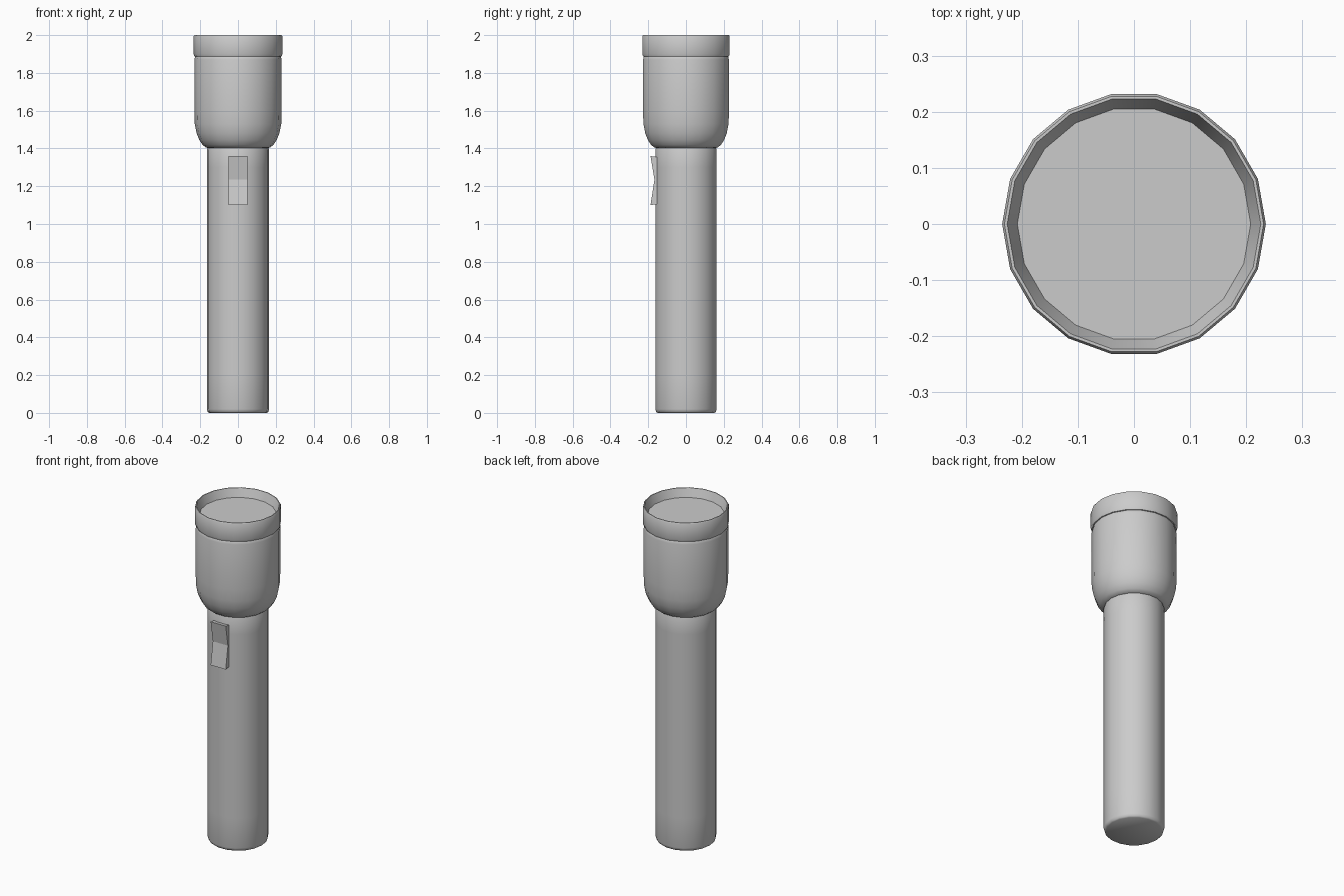
import bpy, bmesh, math

if "Cube" in bpy.data.objects:
    bpy.data.objects.remove(bpy.data.objects["Cube"])

SIDES = 18


def finish(name, bm, smooth_angle):
    bmesh.ops.recalc_face_normals(bm, faces=bm.faces)
    mesh = bpy.data.meshes.new(name)
    bm.to_mesh(mesh)
    bm.free()
    obj = bpy.data.objects.new(name, mesh)
    bpy.context.collection.objects.link(obj)
    bpy.ops.object.select_all(action='DESELECT')
    obj.select_set(True)
    bpy.context.view_layer.objects.active = obj
    bpy.ops.object.shade_smooth_by_angle(angle=math.radians(smooth_angle))
    return obj


def lathe(name, profile):
    """Turn a bottom-to-top (radius, z) profile into a capped solid."""
    bm = bmesh.new()
    rings = []
    for r, z in profile:
        rings.append([bm.verts.new((r * math.cos(2 * math.pi * i / SIDES),
                                    r * math.sin(2 * math.pi * i / SIDES), z))
                      for i in range(SIDES)])
    for a, b in zip(rings, rings[1:]):
        for i in range(SIDES):
            j = (i + 1) % SIDES
            bm.faces.new((a[i], a[j], b[j], b[i]))
    bm.faces.new(rings[0][::-1])
    bm.faces.new(rings[-1])
    return finish(name, bm, 40)


# Battery tube with a small rounded bottom edge
lathe("handle", [(0.153, 0), (0.161, 0.006), (0.165, 0.02), (0.165, 0.2),
                 (0.165, 1.3), (0.165, 1.395), (0.158, 1.41)])

# Bell-shaped head, flaring from the tube
lathe("head", [(0.155, 1.402), (0.170, 1.405), (0.187, 1.418), (0.205, 1.445),
               (0.219, 1.48), (0.229, 1.53), (0.231, 1.6), (0.231, 1.87),
               (0.227, 1.885), (0.222, 1.892)])

# Front rim; its profile folds inward and ends on the recessed lens
lathe("lens_rim", [(0.222, 1.885), (0.231, 1.888), (0.235, 1.9), (0.235, 1.993),
                   (0.231, 2.0), (0.226, 2.0), (0.208, 1.95)])

# Rocker switch: V-shaped side profile pushed across x
profile = [(-0.12, 1.11), (-0.188, 1.10), (-0.167, 1.235), (-0.188, 1.36), (-0.12, 1.35)]
bm = bmesh.new()
left, right = [[bm.verts.new((x, y, z)) for y, z in profile] for x in (-0.05, 0.05)]
for i in range(len(profile)):
    j = (i + 1) % len(profile)
    bm.faces.new((left[i], left[j], right[j], right[i]))
bm.faces.new(left)
bm.faces.new(right[::-1])
finish("switch", bm, 10)
